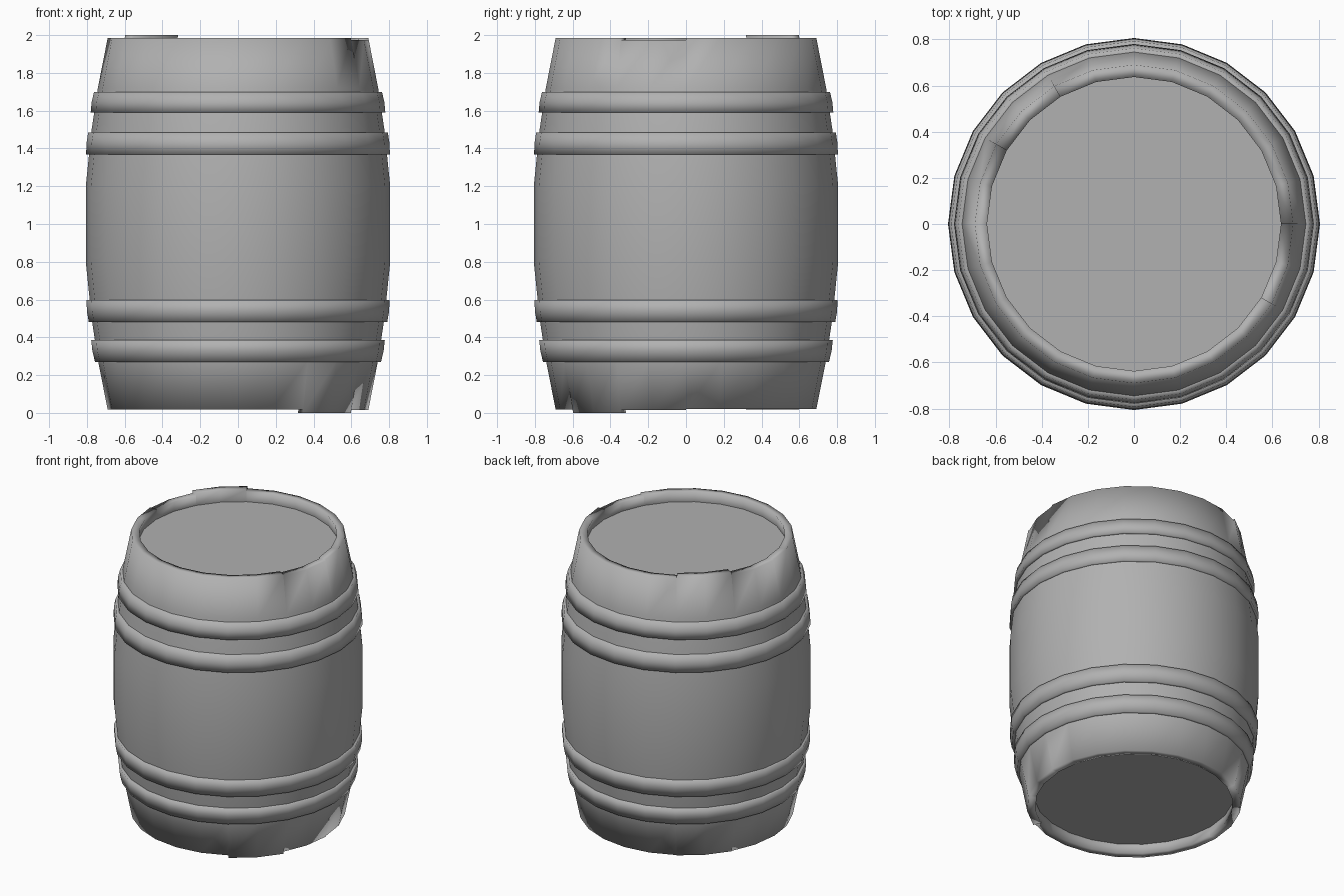
import bpy, bmesh
from math import cos, sin, radians

if "Cube" in bpy.data.objects:
    bpy.data.objects.remove(bpy.data.objects["Cube"])

SIDES = 24
STEP = 360 / SIDES

grey = bpy.data.materials.new("dark_grey")
grey.diffuse_color = (0.44, 0.44, 0.44, 1)
grey.use_nodes = True
grey.node_tree.nodes["Principled BSDF"].inputs["Base Color"].default_value = grey.diffuse_color


def pt(r, z, deg):
    a = radians(deg)
    return (r * cos(a), r * sin(a), z)


def finish(bm, name, smooth=True):
    bmesh.ops.recalc_face_normals(bm, faces=bm.faces)
    for f in bm.faces:
        f.smooth = smooth
    me = bpy.data.meshes.new(name)
    bm.to_mesh(me)
    bm.free()
    me.materials.append(grey)
    ob = bpy.data.objects.new(name, me)
    bpy.context.collection.objects.link(ob)
    return ob


def sweep(bm, profile, start, end, closed=False):
    """Turn a (radius, z) profile around z between two angles."""
    n = round((end - start) / STEP)
    rows = [[bm.verts.new(pt(r, z, start + k * STEP)) for r, z in profile]
            for k in range(n + 1)]
    for a, b in zip(rows, rows[1:]):
        for i in range(len(profile) if closed else len(profile) - 1):
            j = (i + 1) % len(profile)
            bm.faces.new((a[i], b[i], b[j], a[j]))


# Barrel body: groups of staves with slightly uneven ends, rims smooth-shaded
LID_TOP, LID_BOTTOM, LID_R = 1.91, 0.09, 0.645
staves = [  # start angle, end angle, bottom z, top z
    (0, 120, 0.02, 1.985),
    (120, 150, 0.018, 2.0),
    (150, 180, 0.02, 1.98),
    (180, 300, 0.018, 1.985),
    (300, 330, 0.0, 1.985),
    (330, 360, 0.015, 1.975),
]
half = [(0.742, 0.28), (0.775, 0.5), (0.806, 0.8)]
wall = half + [(r, 2 - z) for r, z in reversed(half)]
bm = bmesh.new()
for start, end, low, high in staves:
    profile = ([(LID_R, LID_BOTTOM), (0.637, low), (0.69, low)] + wall
               + [(0.69, high), (0.637, high), (LID_R, LID_TOP)])
    sweep(bm, profile, start, end)
bmesh.ops.remove_doubles(bm, verts=bm.verts, dist=0.0008)

# Close the small steps between uneven staves (and leave the lid rings open)
steps = [e for e in bm.edges if e.is_boundary
         and any(abs(v.co.z - z) > 1e-3 for v in e.verts
                 for z in (LID_TOP if e.verts[0].co.z > 1 else LID_BOTTOM,))]
bmesh.ops.holes_fill(bm, edges=steps, sides=0)
finish(bm, "barrel_body")

# Sunken flat lids at both ends
for name, z, up in (("top_lid", LID_TOP, True), ("bottom_lid", LID_BOTTOM, False)):
    bm = bmesh.new()
    ring = [bm.verts.new(pt(LID_R, z, k * STEP)) for k in range(SIDES)]
    face = bm.faces.new(ring if up else ring[::-1])
    me = bpy.data.meshes.new(name)
    bm.to_mesh(me)
    bm.free()
    me.materials.append(grey)
    bpy.context.collection.objects.link(bpy.data.objects.new(name, me))


# Hoops, mirrored about mid height
def hoop(name, z0, z1, r0, r1, flip):
    """Slightly bulged soft band; r0 at the edge nearest the barrel end."""
    m = (r0 + r1) / 2 + 0.004
    profile = [(r0 - 0.035, z0), (r0, z0), (m, (z0 + z1) / 2),
               (r1, z1), (r1 - 0.035, z1)]
    if flip:
        profile = [(r, 2 - z) for r, z in profile]
    bm = bmesh.new()
    sweep(bm, profile, 0, 360, closed=True)
    bmesh.ops.remove_doubles(bm, verts=bm.verts, dist=0.0005)
    finish(bm, name)


hoop("lower_outer_hoop", 0.27, 0.385, 0.757, 0.777, False)
hoop("lower_inner_hoop", 0.48, 0.597, 0.790, 0.802, False)
hoop("upper_outer_hoop", 0.30, 0.41, 0.762, 0.780, True)
hoop("upper_inner_hoop", 0.515, 0.632, 0.793, 0.804, True)
